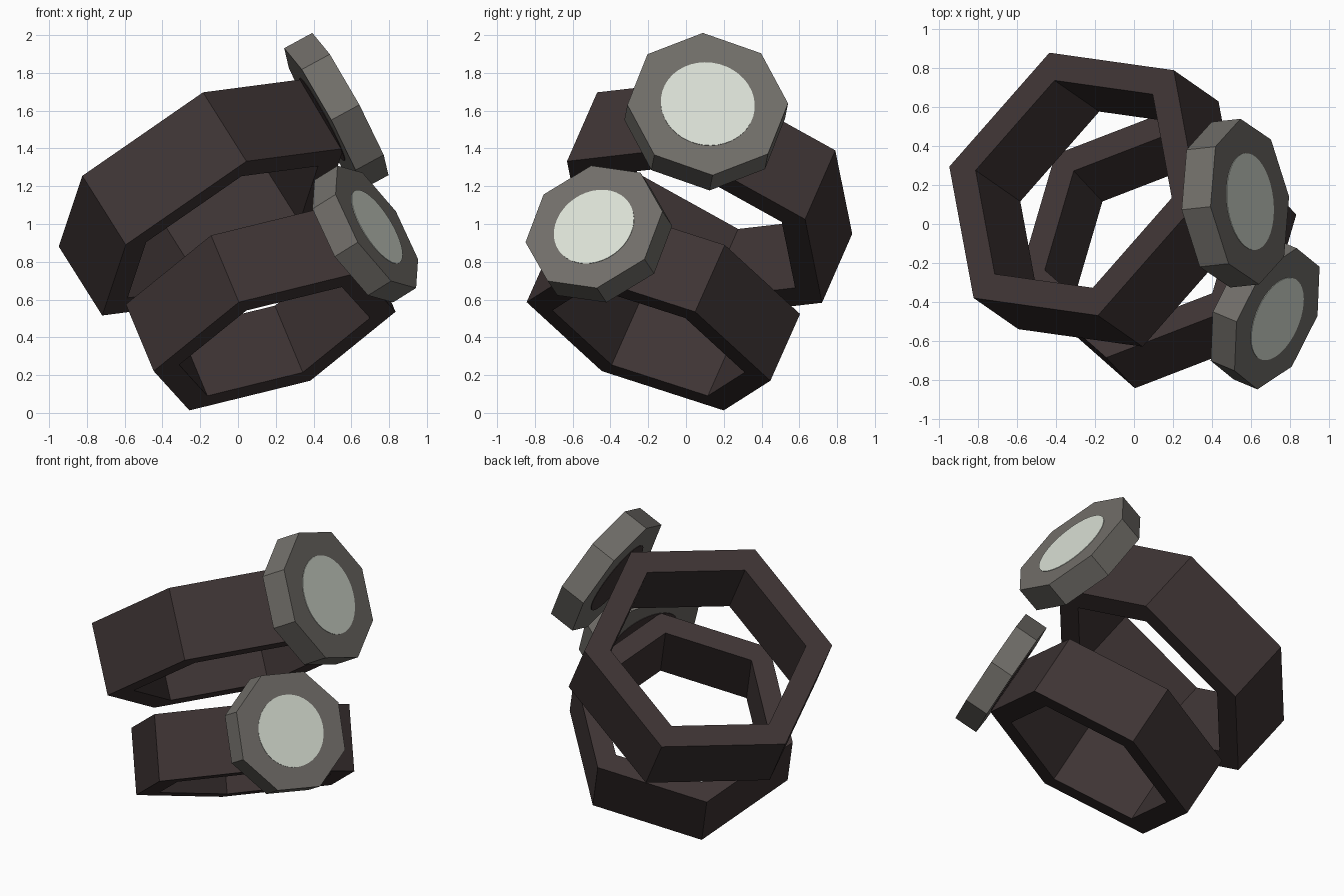
import bpy, bmesh, math
from mathutils import Vector, Matrix

if "Cube" in bpy.data.objects:
    bpy.data.objects.remove(bpy.data.objects["Cube"])


def srgb(r, g, b):
    return [((c / 255 + 0.055) / 1.055) ** 2.4 for c in (r, g, b)] + [1.0]


def material(name, rgb):
    m = bpy.data.materials.new(name)
    m.diffuse_color = srgb(*rgb)
    m.use_nodes = True
    m.node_tree.nodes["Principled BSDF"].inputs["Base Color"].default_value = m.diffuse_color
    return m


STRAP = material("dark brown strap", (62, 52, 52))
CASE = material("grey case", (113, 110, 105))
DIAL = material("pale dial", (218, 224, 213))


def frame(origin, axis, toward):
    """Matrix with local z on the axis and local x near the toward vector."""
    z = Vector(axis).normalized()
    x = Vector(toward)
    x = (x - z * x.dot(z)).normalized()
    m = Matrix((x, z.cross(x), z)).transposed().to_4x4()
    return Matrix.Translation(origin) @ m


def finish(name, bm, mat, matrix):
    bmesh.ops.recalc_face_normals(bm, faces=bm.faces)
    bm.transform(matrix)
    me = bpy.data.meshes.new(name)
    bm.to_mesh(me)
    bm.free()
    me.materials.append(mat)
    ob = bpy.data.objects.new(name, me)
    bpy.context.collection.objects.link(ob)


def prism(name, mat, sides, radius, z0, z1, matrix):
    bm = bmesh.new()
    bmesh.ops.create_cone(bm, cap_ends=True, segments=sides, radius1=radius, radius2=radius,
                          depth=z1 - z0, matrix=Matrix.Translation((0, 0, (z0 + z1) / 2)))
    # turn so that a corner lies on local x
    a = bm.verts[:][0].co
    bmesh.ops.rotate(bm, verts=bm.verts, matrix=Matrix.Rotation(-math.atan2(a.y, a.x), 3, 'Z'))
    finish(name, bm, mat, matrix)


def hex_band(name, mat, radius, hole, height, matrix):
    """Six-sided ring swept from a rectangular section."""
    bm = bmesh.new()
    section = [(radius, -height / 2), (radius, height / 2), (hole, height / 2), (hole, -height / 2)]
    rings = []
    for i in range(6):
        a = math.radians(60 * i)
        rings.append([bm.verts.new((r * math.cos(a), r * math.sin(a), z)) for r, z in section])
    for i in range(6):
        p, q = rings[i], rings[(i + 1) % 6]
        for j in range(4):
            k = (j + 1) % 4
            bm.faces.new((p[j], q[j], q[k], p[k]))
    finish(name, bm, mat, matrix)


def watch(label, s, band_centre, band_axis, band_corner, face_centre, face_normal, face_corner):
    # strap
    hex_band(label + "_strap", STRAP, 0.782 * s, 0.617 * s, 0.46 * s,
             frame(band_centre, band_axis, band_corner))
    # case with a round dial on the outside and a round plate on the inside
    m = frame(face_centre, face_normal, face_corner)
    prism(label + "_case", CASE, 8, 0.428 * s, -0.17 * s, 0, m)
    prism(label + "_dial", DIAL, 40, 0.25 * s, -0.003, 0.003, m)
    prism(label + "_back_plate", STRAP, 40, 0.25 * s, -0.17 * s - 0.003, -0.17 * s + 0.003, m)


watch("upper", 1.0, (-0.195, 0.125, 1.14), (-0.23, 0.16, 0.365), (0.65, -0.095, 0.435),
      (0.595, 0.115, 1.635), (0.875, 0.094, 0.475), (-0.39, -0.05, 0.73))
watch("lower", 0.9, (0.12, -0.12, 0.555), (-0.15, 0.16, 0.36), (0.635, 0.25, 0.165),
      (0.735, -0.487, 0.985), (0.80, -0.335, 0.498), (-0.205, -0.015, 0.32))
